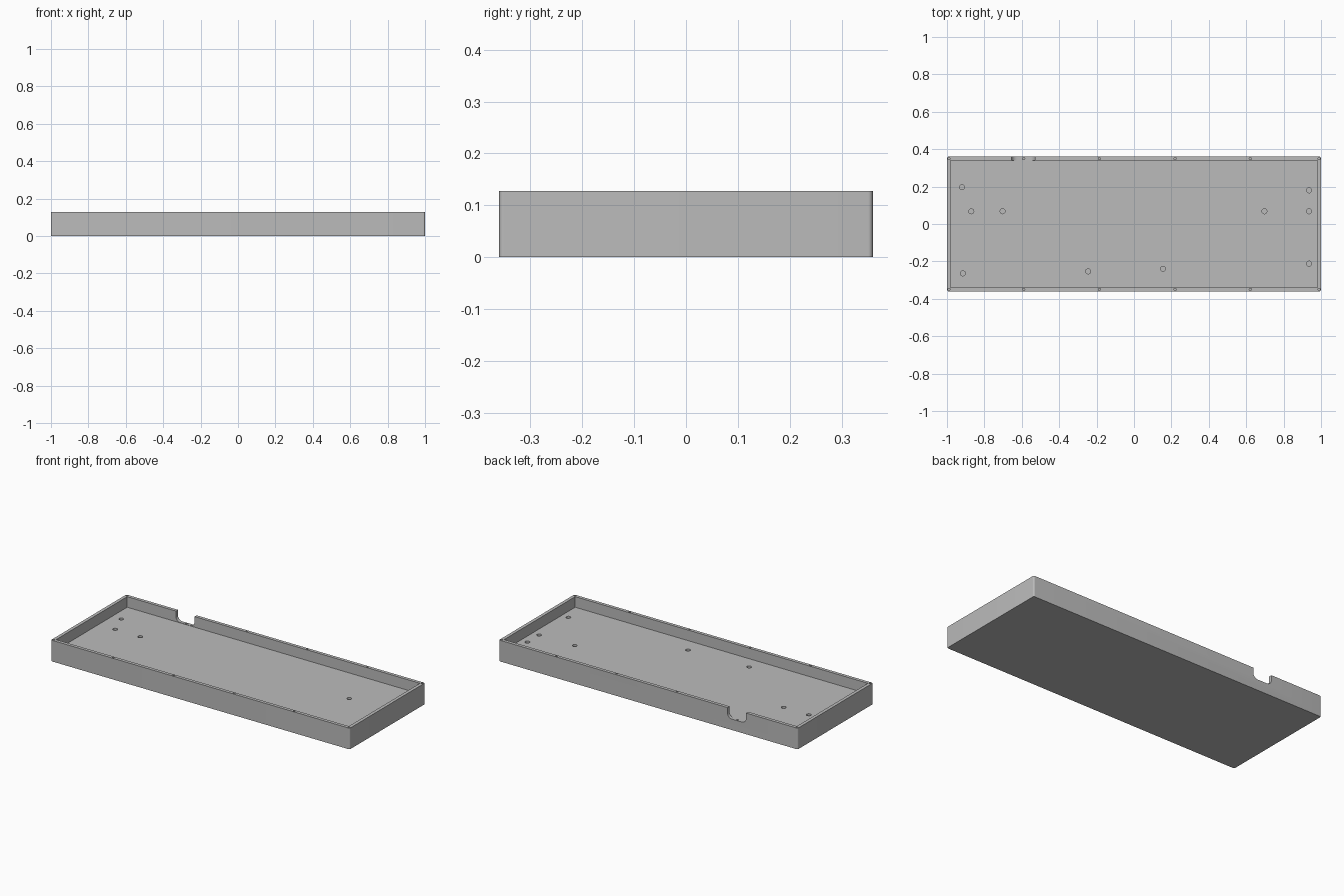
import bpy
import bmesh
from math import sin, cos, pi
from mathutils import Matrix

cube = bpy.data.objects.get("Cube")
if cube:
    bpy.data.objects.remove(cube, do_unlink=True)

LENGTH, WIDTH, HEIGHT = 2.0, 0.72, 0.128
WALL, FLOOR = 0.02, 0.064
HOLE_BOTTOM, ABOVE = 0.035, 0.2


def rounded_rect(w, d, r, steps=8):
    """Outline of a centred rectangle with rounded corners."""
    points = []
    for i, (sx, sy) in enumerate([(1, 1), (-1, 1), (-1, -1), (1, -1)]):
        for k in range(steps + 1):
            a = (i + k / steps) * pi / 2
            points.append((sx * (w / 2 - r) + r * cos(a),
                           sy * (d / 2 - r) + r * sin(a)))
    return points


def add_prism(bm, outline, z0, z1, matrix=Matrix()):
    """Closed prism raised from an outline."""
    low = [bm.verts.new(matrix @ Matrix.Translation((x, y, z0)).translation) for x, y in outline]
    high = [bm.verts.new(matrix @ Matrix.Translation((x, y, z1)).translation) for x, y in outline]
    bm.faces.new(low[::-1])
    bm.faces.new(high)
    n = len(outline)
    for i in range(n):
        j = (i + 1) % n
        bm.faces.new((low[i], low[j], high[j], high[i]))


def make_object(name, bm):
    bmesh.ops.recalc_face_normals(bm, faces=bm.faces)
    mesh = bpy.data.meshes.new(name)
    bm.to_mesh(mesh)
    bm.free()
    obj = bpy.data.objects.new(name, mesh)
    bpy.context.collection.objects.link(obj)
    return obj


def cut(target, cutter):
    """Subtract the cutter, then discard it."""
    mod = target.modifiers.new(cutter.name, 'BOOLEAN')
    mod.operation = 'DIFFERENCE'
    mod.solver = 'EXACT'
    mod.object = cutter
    bpy.context.view_layer.objects.active = target
    bpy.ops.object.modifier_apply(modifier=mod.name)
    bpy.data.objects.remove(cutter, do_unlink=True)


# Solid case body with softened upright corners
bm = bmesh.new()
add_prism(bm, rounded_rect(LENGTH, WIDTH, 0.009), 0, HEIGHT)
case = make_object("tray_case", bm)

# Open cavity
bm = bmesh.new()
x, y = LENGTH / 2 - WALL, WIDTH / 2 - WALL
add_prism(bm, [(-x, -y), (x, -y), (x, y), (-x, y)], FLOOR, ABOVE)
cut(case, make_object("cavity_cutter", bm))

# Rounded cable notch in the back wall
bm = bmesh.new()
notch_height = 0.2
place = Matrix.Translation((-0.592, WIDTH / 2, FLOOR + 0.002 + notch_height / 2)) @ Matrix.Rotation(pi / 2, 4, 'X')
add_prism(bm, rounded_rect(0.125, notch_height, 0.03), -0.05, WALL + 0.01, place)
cut(case, make_object("notch_cutter", bm))

# Blind screw holes in the rim and in the floor
rim_x = [-0.989, -0.59, -0.185, 0.22, 0.622, 0.989]
rim_y = WIDTH / 2 - 0.0105
holes = [(x, s * rim_y, 0.006) for x in rim_x for s in (-1, 1)]
floor_holes = [(-0.92, 0.197), (-0.87, 0.068), (-0.702, 0.068), (0.697, 0.068),
               (0.936, 0.18), (0.936, 0.068), (0.936, -0.212),
               (0.155, -0.24), (-0.245, -0.253), (-0.915, -0.264)]
holes += [(x, y, 0.0135) for x, y in floor_holes]
bm = bmesh.new()
for x, y, r in holes:
    circle = [(x + r * cos(k * pi / 12), y + r * sin(k * pi / 12)) for k in range(24)]
    add_prism(bm, circle, HOLE_BOTTOM, ABOVE)
cut(case, make_object("hole_cutter", bm))

# Plain grey finish
grey = bpy.data.materials.new("plain_grey")
grey.use_nodes = True
colour = (0.5, 0.5, 0.5, 1)
grey.diffuse_color = colour
grey.node_tree.nodes["Principled BSDF"].inputs["Base Color"].default_value = colour
case.data.materials.clear()
case.data.materials.append(grey)
for face in case.data.polygons:
    face.material_index = 0

bpy.ops.object.select_all(action='DESELECT')
case.select_set(True)
bpy.context.view_layer.objects.active = case
bpy.ops.object.shade_smooth_by_angle(angle=pi / 6)
